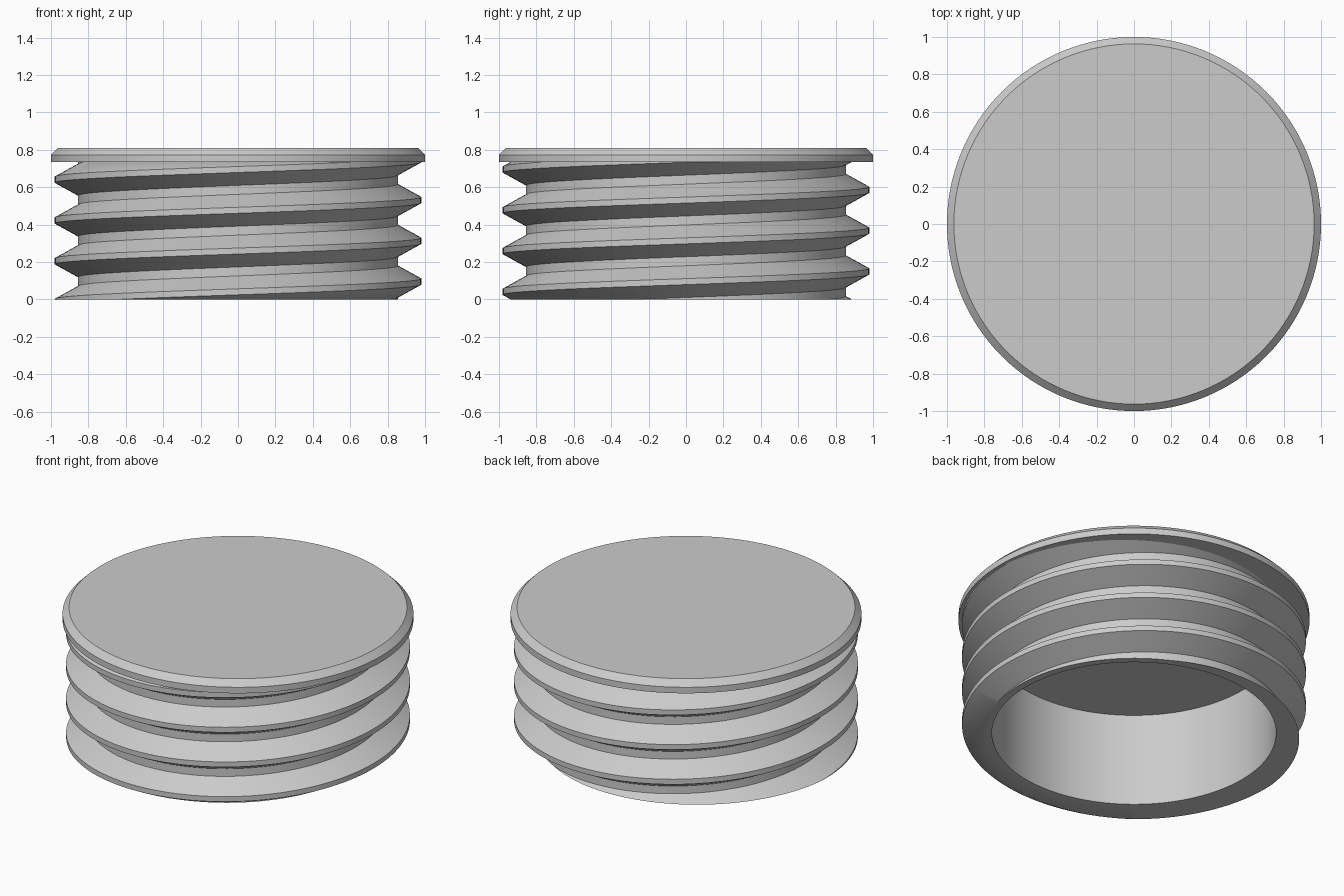
import bpy, bmesh
from math import sin, cos, pi

cube = bpy.data.objects.get("Cube")
if cube:
    bpy.data.objects.remove(cube)

SEGS = 128
PITCH = 0.218
CAP_BOTTOM, TOP = 0.735, 0.81
HOLE_R, HOLE_TOP = 0.81, 0.585

grey = bpy.data.materials.new("plain grey")
grey.use_nodes = True
colour = (0.6, 0.6, 0.6, 1)
grey.diffuse_color = colour
grey.node_tree.nodes["Principled BSDF"].inputs["Base Color"].default_value = colour


def finish(name, bm):
    bmesh.ops.recalc_face_normals(bm, faces=bm.faces)
    mesh = bpy.data.meshes.new(name)
    bm.to_mesh(mesh)
    bm.free()
    mesh.materials.append(grey)
    obj = bpy.data.objects.new(name, mesh)
    bpy.context.collection.objects.link(obj)
    bpy.ops.object.select_all(action='DESELECT')
    obj.select_set(True)
    bpy.context.view_layer.objects.active = obj
    bpy.ops.object.shade_smooth_by_angle(angle=pi / 6)
    return obj


def ring(bm, r, z):
    return [bm.verts.new((r * cos(2 * pi * i / SEGS), r * sin(2 * pi * i / SEGS), z))
            for i in range(SEGS)]


def join_rings(bm, a, b):
    for i in range(SEGS):
        j = (i + 1) % SEGS
        bm.faces.new((a[i], a[j], b[j], b[i]))


# Cap: flat disc with a chamfered upper rim
bm = bmesh.new()
rings = [ring(bm, r, z) for r, z in ((1, CAP_BOTTOM), (1, 0.773), (0.963, TOP))]
for a, b in zip(rings, rings[1:]):
    join_rings(bm, a, b)
bm.faces.new(rings[0])
bm.faces.new(rings[-1])
finish("cap", bm)

# Threaded body: a helical sheet whose seam joins one pitch higher
bm = bmesh.new()
tooth = [(0.98, -0.016), (0.98, 0.016), (0.855, 0.085), (0.855, 0.133)]
START = 0.095 - 2 * PITCH
columns = []
for i in range(SEGS):
    a = 2 * pi * i / SEGS
    columns.append([bm.verts.new((r * cos(a), r * sin(a),
                                  START + z + PITCH * (turn + i / SEGS)))
                    for turn in range(8) for r, z in tooth])
for i in range(SEGS):
    here, after = columns[i], columns[(i + 1) % SEGS]
    shift = len(tooth) if i == SEGS - 1 else 0
    for k in range(len(here) - 1 - shift):
        bm.faces.new((here[k], after[k + shift], after[k + 1 + shift], here[k + 1]))

# Trim the thread flat at the floor and just inside the cap
for z, direction in ((0, -1), (CAP_BOTTOM + 0.005, 1)):
    geom = bm.verts[:] + bm.edges[:] + bm.faces[:]
    bmesh.ops.bisect_plane(bm, geom=geom, dist=1e-6, plane_co=(0, 0, z),
                           plane_no=(0, 0, direction), clear_outer=True)
bmesh.ops.remove_doubles(bm, verts=bm.verts, dist=1e-5)
upper = [e for e in bm.edges if e.is_boundary and e.verts[0].co.z > 0.5]
lower = [e for e in bm.edges if e.is_boundary and e.verts[0].co.z < 0.1]
bmesh.ops.triangle_fill(bm, edges=upper, use_beauty=True)

# Round recess in the underside
mouth, ceiling = ring(bm, HOLE_R, 0), ring(bm, HOLE_R, HOLE_TOP)
join_rings(bm, mouth, ceiling)
bm.faces.new(ceiling)
mouth_edges = [bm.edges.get((mouth[i], mouth[i - 1])) for i in range(SEGS)]
bmesh.ops.triangle_fill(bm, edges=lower + mouth_edges, use_beauty=True)
finish("threaded_body", bm)
